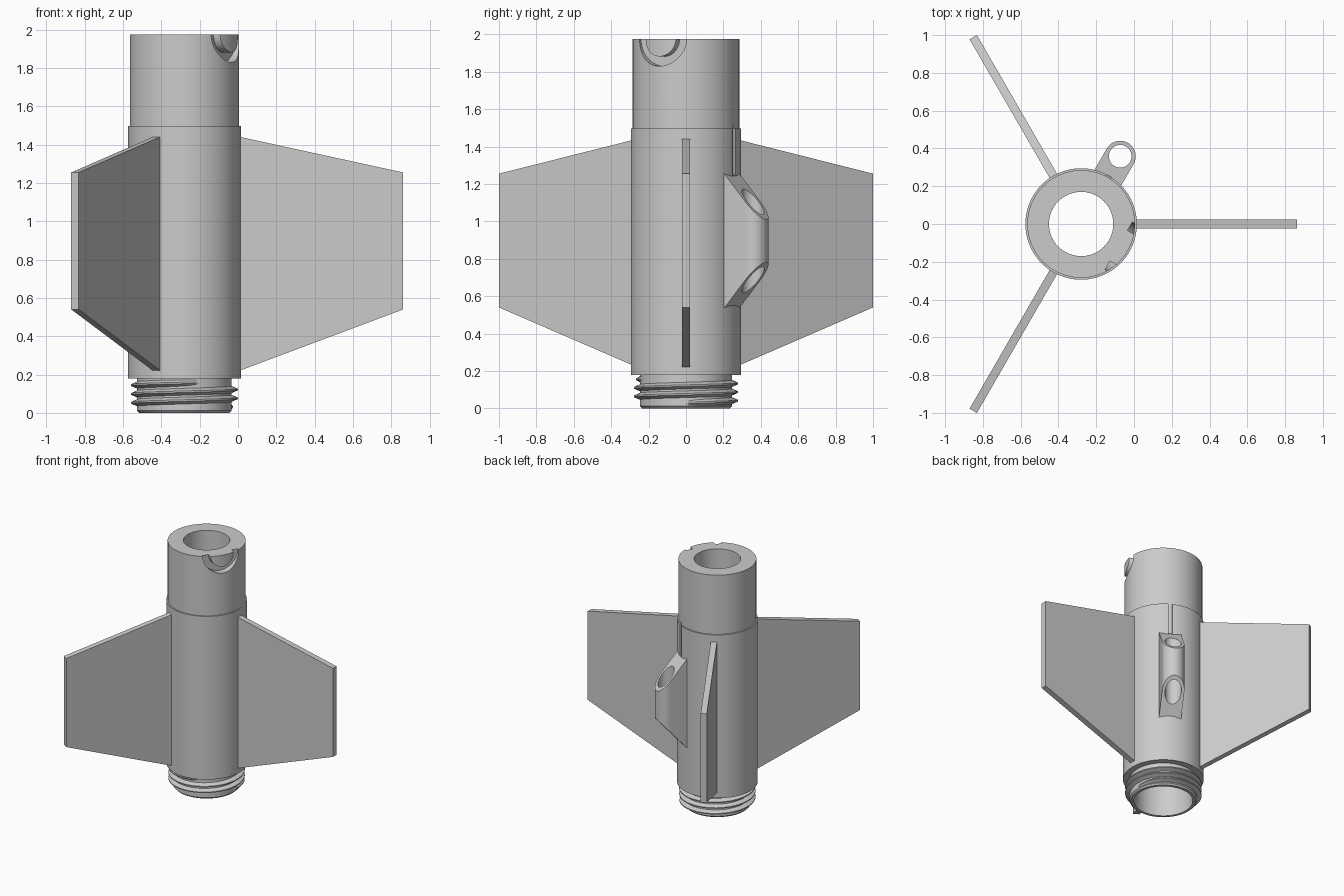
import bpy, bmesh
from math import sin, cos, pi, radians
from mathutils import Matrix, Vector

if "Cube" in bpy.data.objects:
    bpy.data.objects.remove(bpy.data.objects["Cube"])

AXIS = Vector((-0.28, 0, 0))      # tube centre line
SEG = 96

grey = bpy.data.materials.new("plain grey")
grey.use_nodes = True
grey.diffuse_color = (0.6, 0.6, 0.6, 1)
grey.node_tree.nodes["Principled BSDF"].inputs["Base Color"].default_value = (0.6, 0.6, 0.6, 1)


def make(name, bm, matrix):
    bmesh.ops.recalc_face_normals(bm, faces=bm.faces)
    mesh = bpy.data.meshes.new(name)
    bm.to_mesh(mesh)
    bm.free()
    mesh.transform(matrix)
    mesh.materials.append(grey)
    ob = bpy.data.objects.new(name, mesh)
    bpy.context.collection.objects.link(ob)
    return ob


def select(ob):
    bpy.ops.object.select_all(action="DESELECT")
    ob.select_set(True)
    bpy.context.view_layer.objects.active = ob


def smooth(ob):
    select(ob)
    bpy.ops.object.shade_smooth_by_angle(angle=radians(30))


def sweep(sections, closed):
    """Skin a list of equal cross-sections; cap the ends when open."""
    bm = bmesh.new()
    rings = [[bm.verts.new(p) for p in s] for s in sections]
    n = len(rings[0])
    pairs = list(zip(rings, rings[1:]))
    if closed:
        pairs.append((rings[-1], rings[0]))
    else:
        bm.faces.new(rings[0])
        bm.faces.new(rings[-1])
    for a, b in pairs:
        for i in range(n):
            j = (i + 1) % n
            bm.faces.new((a[i], a[j], b[j], b[i]))
    return bm


def lathe(name, profile, matrix):
    turns = [2 * pi * k / SEG for k in range(SEG)]
    return make(name, sweep([[(r * cos(a), r * sin(a), z) for r, z in profile]
                             for a in turns], True), matrix)


def cut(ob, cutter):
    cutter.hide_render = True
    mod = ob.modifiers.new("cut", "BOOLEAN")
    mod.operation, mod.solver, mod.object = "DIFFERENCE", "EXACT", cutter
    select(ob)
    bpy.ops.object.modifier_apply(modifier=mod.name)
    bpy.data.objects.remove(cutter)


def around(degrees):
    """Frame with local x pointing radially out of the tube."""
    return Matrix.Translation(AXIS) @ Matrix.Rotation(radians(degrees), 4, "Z")


# Hollow tube: neck at the bottom, main body, slimmer shoulder on top
body = lathe("body_tube", [
    (0.215, 0), (0.235, 0), (0.247, 0.012), (0.247, 0.18), (0.295, 0.18),
    (0.295, 1.497), (0.285, 1.497), (0.285, 1.975), (0.17, 1.975),
    (0.17, 1.45), (0.215, 1.40)], around(0))

# U-shaped cord channel in the rim, turned about a radial axis
to_radial = Matrix.Rotation(pi / 2, 4, "Y")
cut(body, lathe("cord_channel_cutter",
                [(0.093, 0.23), (0.145, 0.23), (0.145, 0.36), (0.093, 0.36)],
                around(-30) @ Matrix.Translation((0, 0, 1.975)) @ to_radial))

# Narrow groove above the guide lug
bm = bmesh.new()
bmesh.ops.create_cube(bm, size=1)
cut(body, make("groove_cutter", bm, around(60) @ Matrix.Translation((0.308, 0, 1.38))
               @ Matrix.Diagonal((0.05, 0.03, 0.27, 1))))
smooth(body)

# Screw thread wound round the neck, fading out at both ends
PITCH, TURNS, STEPS = 0.046, 2.8, 200
sections = []
for k in range(STEPS + 1):
    t = k / STEPS
    a = 2 * pi * TURNS * t
    crest = 0.247 + 0.032 * min(1, t * 25 + 0.05, (1 - t) * 25 + 0.05)
    z = 0.03 + PITCH * TURNS * t
    sections.append([(r * cos(a), r * sin(a), z + h) for r, h in
                     ((0.24, -0.021), (crest, -0.004), (crest, 0.004), (0.24, 0.021))])
smooth(make("screw_thread", sweep(sections, False), around(0)))

# Three tapered fins
FIN = [(0.28, 0.217), (1.142, 0.54), (1.142, 1.255), (0.28, 1.443)]
for name, angle in (("left_fin", 0), ("back_fin", 120), ("front_fin", 240)):
    make(name, sweep([[(r, y, z) for r, z in FIN] for y in (-0.0225, 0.0225)],
                     False), around(angle))

# Guide lug: rounded block with slanted ends and a rod hole
R, REACH = 0.082, 0.414
outline = [(0.27, -R)]
outline += [(REACH + R * cos(a), R * sin(a))
            for a in (pi * (k / 32 - 0.5) for k in range(33))]
outline += [(0.27, R)]


def slant(r):
    return 0.357 - 1.15 * (r - 0.285)


lug = make("guide_lug", sweep([[(r, y, 0.896 + s * slant(r)) for r, y in outline]
                               for s in (-1, 1)], False), around(60))
bm = bmesh.new()
bmesh.ops.create_cone(bm, cap_ends=True, segments=64, radius1=0.06, radius2=0.06, depth=2)
cut(lug, make("rod_hole_cutter", bm, around(60) @ Matrix.Translation((REACH, 0, 0.9))))
smooth(lug)
